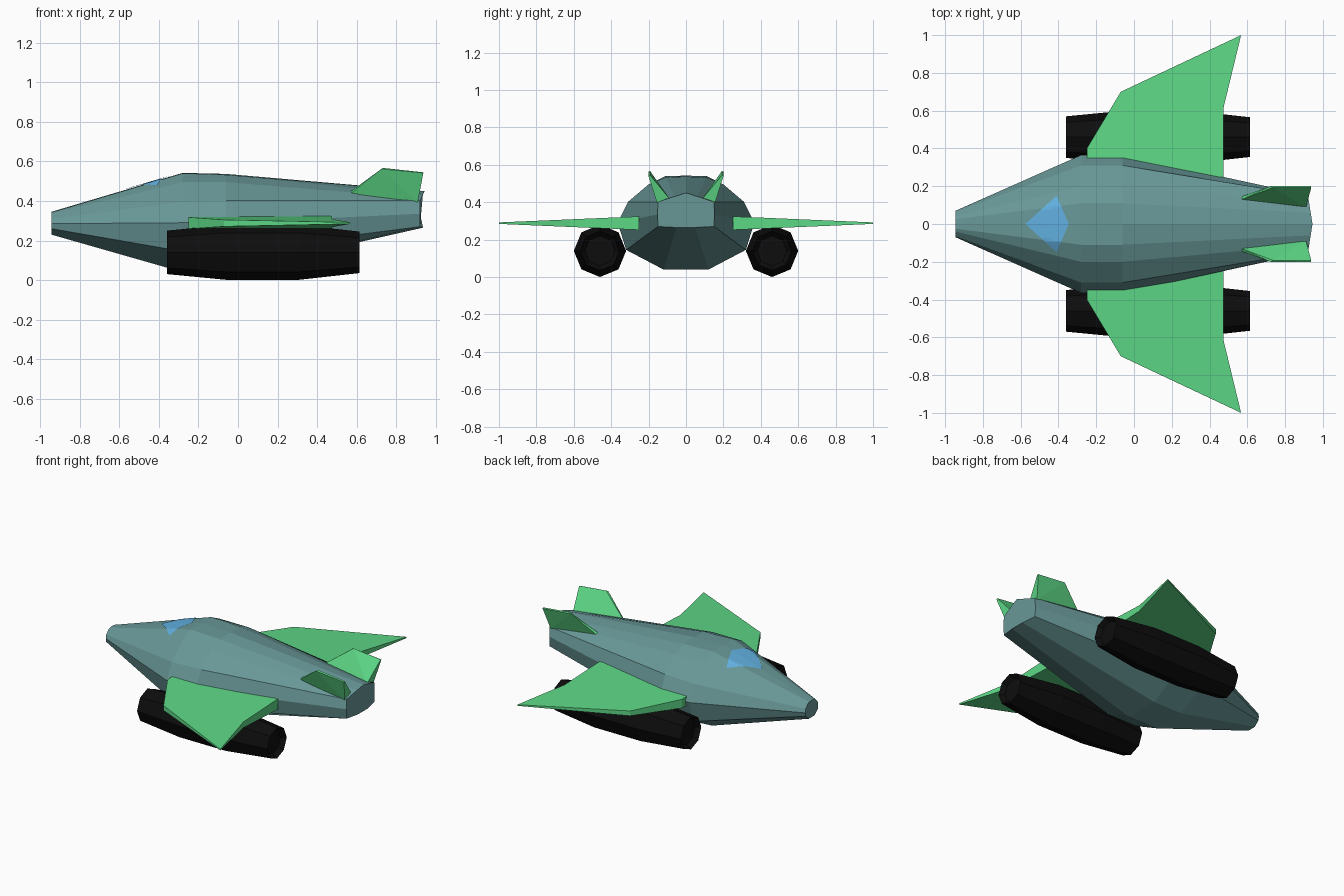
import bpy, bmesh, math
from mathutils import Vector
from mathutils.bvhtree import BVHTree

if "Cube" in bpy.data.objects:
    bpy.data.objects.remove(bpy.data.objects["Cube"])


def material(name, rgb):
    m = bpy.data.materials.new(name)
    m.diffuse_color = (*rgb, 1)
    m.use_nodes = True
    m.node_tree.nodes["Principled BSDF"].inputs["Base Color"].default_value = m.diffuse_color
    return m


TEAL = material("grey teal hull", (0.14, 0.31, 0.31))
GREEN = material("bright green", (0.11, 0.69, 0.24))
BLUE = material("sky blue glass", (0.12, 0.43, 0.74))
BLACK = material("engine black", (0.004, 0.004, 0.004))


def finish(bm, name, mat):
    bmesh.ops.recalc_face_normals(bm, faces=bm.faces)
    me = bpy.data.meshes.new(name)
    bm.to_mesh(me)
    me.materials.append(mat)
    ob = bpy.data.objects.new(name, me)
    bpy.context.collection.objects.link(ob)
    return ob


def loft(rings):
    """Skin a list of equal-length closed rings and cap both ends."""
    bm = bmesh.new()
    vr = [[bm.verts.new(p) for p in r] for r in rings]
    n = len(vr[0])
    for a, b in zip(vr, vr[1:]):
        for i in range(n):
            j = (i + 1) % n
            bm.faces.new((a[i], a[j], b[j], b[i]))
    caps = [bm.faces.new(vr[0]), bm.faces.new(vr[-1])]
    return bm, caps


# Hull: half sections (y, z) from the top ridge round to the belly
def section(x, half, bow=0.0):
    pts = half + [(-y, z) for y, z in reversed(half[1:])]
    return [(x - bow * abs(y), y, z) for y, z in pts]


nose = [(0, .345), (.025, .342), (.04, .337), (.065, .31), (.07, .285), (.065, .26), (.03, .23)]
front = [(0, .542), (.11, .54), (.20, .495), (.31, .395), (.365, .29), (.32, .145), (.12, .04)]
mid = [(0, .537), (.11, .532), (.20, .495), (.31, .402), (.365, .29), (.32, .145), (.12, .04)]
tail = [(0, .45), (.06, .431), (.11, .415), (.15, .402), (.152, .335), (.15, .27), (.05, .265)]
bm, _ = loft([section(-.945, nose), section(-.28, front),
              section(-.06, mid), section(.945, tail, .16)])
hull_tree = BVHTree.FromBMesh(bm)
finish(bm, "hull", TEAL)

# Canopy: kite-shaped glass plate laid onto the hull
bm = bmesh.new()
tip, back = bm.verts.new((-.575, 0, 0)), bm.verts.new((-.345, 0, 0))
for s in (1, -1):
    bm.faces.new((tip, back, bm.verts.new((-.41, .15 * s, 0)))[::s])
bmesh.ops.subdivide_edges(bm, edges=bm.edges[:], cuts=7, use_grid_fill=True)
for v in bm.verts:
    hit = hull_tree.ray_cast(Vector((v.co.x, v.co.y, 2)), Vector((0, 0, -1)))[0]
    v.co.z = hit.z + .005
finish(bm, "canopy", BLUE)

# Paired parts
wing_plan = [(-.25, .25), (-.25, .40), (-.07, .70), (.567, 1.0), (.475, .62), (.475, .25)]
engine_rings = [(-.36, .11), (-.05, .14), (.30, .14), (.615, .105)]
for s, side in ((1, "left"), (-1, "right")):
    # Wing: flat plan, thick at the root and thin at the tip
    def skin(k):
        return [(x, s * y, .288 + k * (.036 - .032 * (y - .25) / .75)) for x, y in wing_plan]
    bm, _ = loft([skin(-1), skin(1)])
    bmesh.ops.triangulate(bm, faces=bm.faces)
    finish(bm, side + "_wing", GREEN)

    # Engine: eight-sided pod with recessed ends
    bm, caps = loft([[(x, s * .46 + r * math.cos(i * math.pi / 4),
                       .14 + r * math.sin(i * math.pi / 4)) for i in range(8)]
                     for x, r in engine_rings])
    bmesh.ops.recalc_face_normals(bm, faces=bm.faces)
    for cap in caps:
        bmesh.ops.inset_region(bm, faces=[cap], thickness=.025)
        push = -.03 if cap.calc_center_median().x > .2 else .03
        bmesh.ops.translate(bm, verts=cap.verts, vec=(push, 0, 0))
    finish(bm, side + "_engine", BLACK)

    # Tail fin: canted outward, tapering to a thin tip
    inner = [(.57, .130, .448), (.735, .192, .567), (.938, .192, .545), (.910, .085, .415)]
    outer = [(.57, .145, .438), (.725, .201, .562), (.938, .201, .542), (.910, .155, .395)]
    bm, _ = loft([[(x, s * y, z) for x, y, z in f] for f in (inner, outer)])
    bmesh.ops.triangulate(bm, faces=bm.faces)
    finish(bm, side + "_tail_fin", GREEN)
